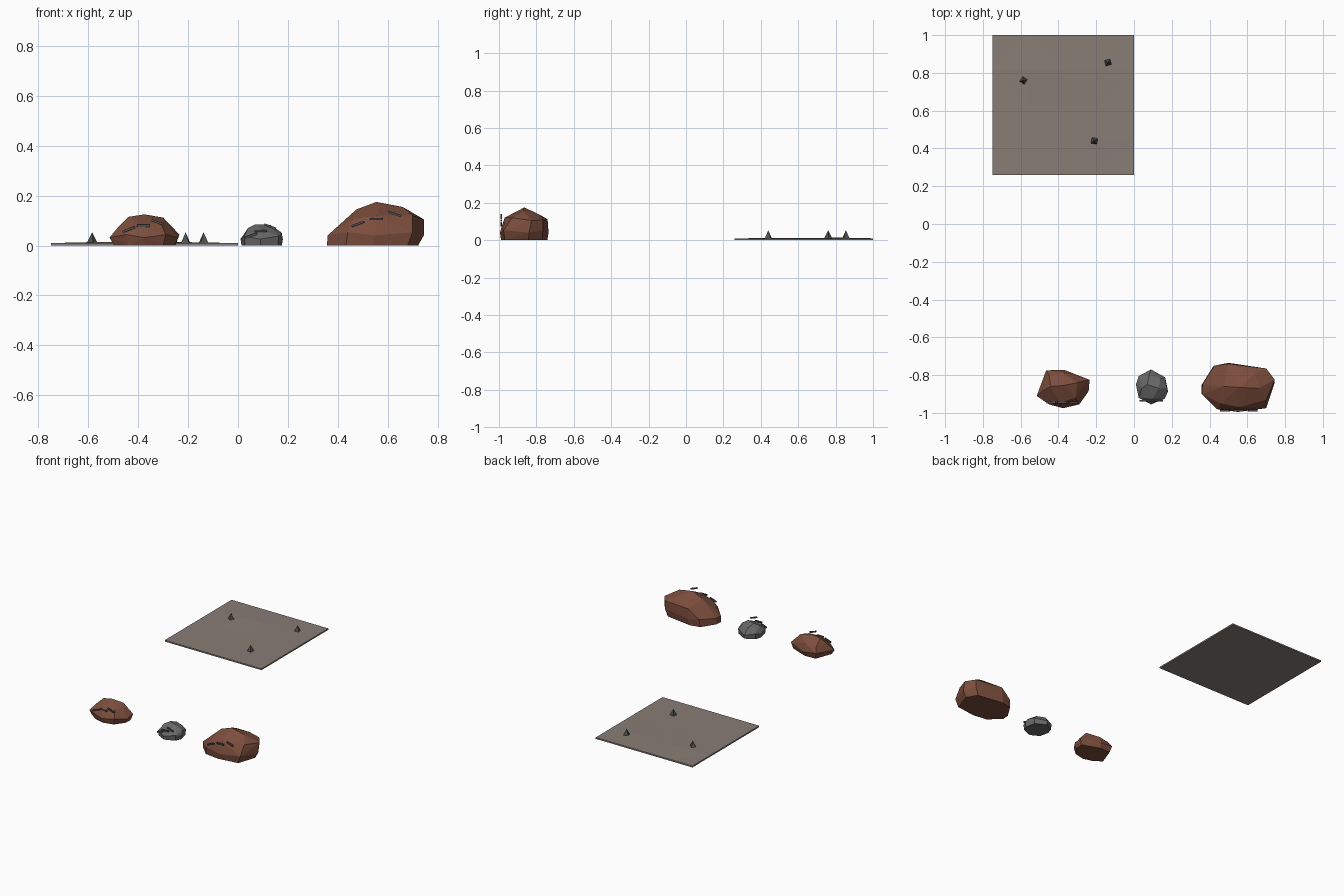
import bpy, bmesh, math, random
from mathutils import Vector, Matrix

if "Cube" in bpy.data.objects:
    bpy.data.objects.remove(bpy.data.objects["Cube"])

random.seed(4)


def material(name, rgb):
    m = bpy.data.materials.new(name)
    m.diffuse_color = (*rgb, 1)
    m.use_nodes = True
    m.node_tree.nodes["Principled BSDF"].inputs["Base Color"].default_value = m.diffuse_color
    return m


BROWN = material("red brown rock", (0.20, 0.075, 0.046))
GREY = material("grey rock", (0.14, 0.14, 0.14))
DARK = material("dark stone", (0.075, 0.08, 0.078))
SOIL = material("taupe soil", (0.25, 0.205, 0.18))


def finish(bm, name, mat):
    bmesh.ops.recalc_face_normals(bm, faces=bm.faces)
    me = bpy.data.meshes.new(name)
    bm.to_mesh(me)
    bm.free()
    me.materials.append(mat)
    ob = bpy.data.objects.new(name, me)
    bpy.context.collection.objects.link(ob)
    return ob


def rock(name, outline, waist_z, base_scale, base_dx, crest, mat):
    """Faceted rock: hull of a flat base, the widest outline and crest points."""
    bm = bmesh.new()
    c = sum((Vector(p) for p in outline), Vector((0, 0))) / len(outline)
    for i, p in enumerate(outline):
        q = c + (Vector(p) - c) * base_scale
        bm.verts.new((q.x + base_dx, q.y, 0))
        bm.verts.new((p[0], p[1], waist_z + (0.008 if i % 2 else -0.004)))
    for p in crest:
        bm.verts.new(p)
    r = bmesh.ops.convex_hull(bm, input=bm.verts)
    loose = {v for v in r["geom_interior"] if isinstance(v, bmesh.types.BMVert)}
    bmesh.ops.delete(bm, geom=list(loose), context='VERTS')
    bmesh.ops.dissolve_limit(bm, angle_limit=math.radians(4), verts=bm.verts, edges=bm.edges)
    return finish(bm, name, mat)


def chip(name, x, y, z, tilt, length):
    """Thin tilted bar on a rock's front."""
    bm = bmesh.new()
    bmesh.ops.create_cube(bm, size=1)
    m = Matrix.Translation((x, y, z)) @ Matrix.Rotation(math.radians(tilt), 4, 'Y')
    bm.transform(m @ Matrix.Diagonal((length, 0.009, 0.009, 1)))
    return finish(bm, name, DARK)


def spike(name, x, y, turn):
    bm = bmesh.new()
    bmesh.ops.create_cone(bm, cap_ends=True, segments=4, radius1=0.023, radius2=0, depth=0.044)
    bm.transform(Matrix.Translation((x, y, 0.031)) @ Matrix.Rotation(math.radians(turn), 4, 'Z'))
    return finish(bm, name, DARK)


# large brown rock
rock("large_rock",
     [(.36, -.90), (.44, -.98), (.55, -.995), (.70, -.975),
      (.745, -.84), (.70, -.765), (.50, -.735), (.425, -.75), (.362, -.85)],
     0.045, 0.95, -0.012,
     [(.475, -.86, .145), (.555, -.865, .175), (.66, -.87, .155), (.745, -.825, .105),
      (.70, -.765, .108), (.50, -.74, .112), (.46, -.95, .105), (.56, -.97, .12),
      (.70, -.93, .12), (.64, -.79, .14)], BROWN)

# medium brown rock
rock("medium_rock",
     [(-.515, -.91), (-.45, -.955), (-.375, -.975), (-.29, -.955),
      (-.24, -.885), (-.235, -.825), (-.37, -.772), (-.465, -.775)],
     0.036, 0.88, 0,
     [(-.48, -.88, .075), (-.44, -.86, .115), (-.375, -.855, .125), (-.30, -.84, .112),
      (-.28, -.87, .085), (-.39, -.945, .08), (-.31, -.92, .09), (-.37, -.79, .085),
      (-.45, -.80, .08)], BROWN)

# small grey rock
rock("small_rock",
     [(.09, -.77), (.165, -.812), (.18, -.885), (.163, -.925),
      (.09, -.955), (.025, -.92), (.01, -.85), (.025, -.805)],
     0.03, 0.95, 0,
     [(.04, -.87, .07), (.07, -.85, .085), (.13, -.87, .083), (.175, -.87, .052),
      (.10, -.925, .062), (.05, -.92, .05), (.14, -.82, .066), (.08, -.80, .068)], GREY)

# three chips on the front of each rock: left rising, middle level, right falling
for label, cx, y, cz, dx, dz, ln in (("large", .555, -.987, .107, .074, .02, .052),
                                     ("medium", -.38, -.945, .079, .058, .014, .052),
                                     ("small", .091, -.935, .058, .038, .018, .05)):
    for i, tilt in ((-1, -20), (0, 0), (1, 20)):
        chip(f"{label}_rock_chip_{i + 2}", cx + i * dx, y, cz + i * dz, tilt, ln)

# soil tile with a gently uneven top
bm = bmesh.new()
bmesh.ops.create_grid(bm, x_segments=4, y_segments=4, size=0.5)
bm.transform(Matrix.Translation((-.375, .63, 0)) @ Matrix.Diagonal((.75, .74, 1, 1)))
top = bmesh.ops.extrude_face_region(bm, geom=bm.faces[:])
for v in top["geom"]:
    if isinstance(v, bmesh.types.BMVert):
        inner = -.74 < v.co.x < -.01 and .27 < v.co.y < .99
        v.co.z = 0.010 + (random.uniform(-.002, .005) if inner else 0)
bmesh.ops.triangulate(bm, faces=bm.faces[:])
finish(bm, "soil_tile", SOIL)

# small pointed stones on the soil
spike("spike_left", -.585, .76, 10)
spike("spike_back", -.138, .855, 60)
spike("spike_front", -.21, .44, 35)
